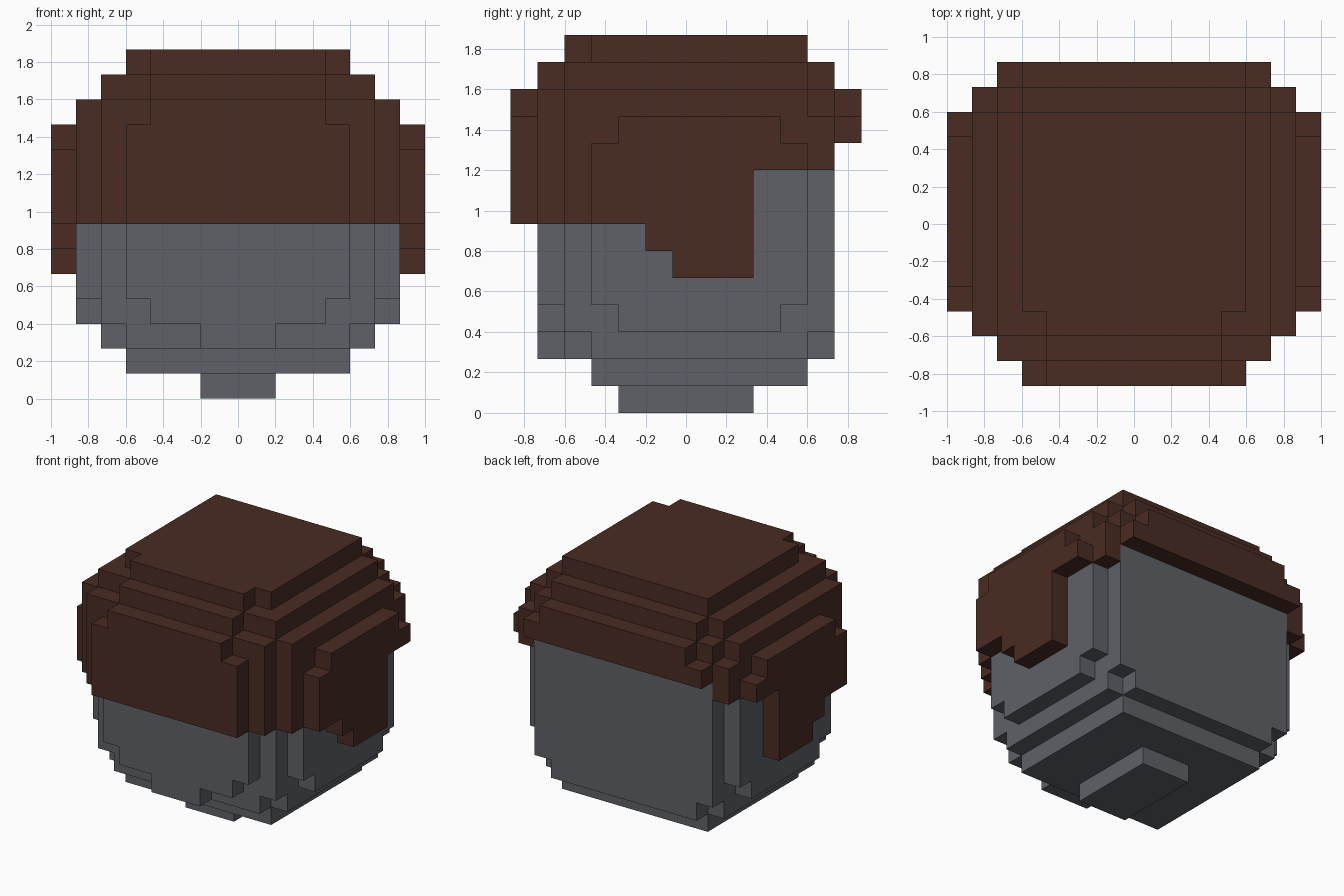
import bpy, bmesh
from mathutils import Vector

if "Cube" in bpy.data.objects:
    bpy.data.objects.remove(bpy.data.objects["Cube"], do_unlink=True)

U = 2 / 15  # edge of one block


def material(name, rgb):
    m = bpy.data.materials.new(name)
    m.use_nodes = True
    m.diffuse_color = (*rgb, 1)
    m.node_tree.nodes["Principled BSDF"].inputs["Base Color"].default_value = (*rgb, 1)
    return m


def slab(n, y0, y1, z0, z1):
    """Blocks from -n to n across, y0 to y1 deep, and z0 up to z1 high."""
    return {(x, y, z) for x in range(-n, n + 1)
            for y in range(y0, y1 + 1) for z in range(z0, z1)}


def union(slabs):
    return set().union(*(slab(*s) for s in slabs))


def skin(name, blocks, solid, mat):
    """Mesh the outer faces of the blocks, merged into large flat faces."""
    bm = bmesh.new()
    for b in blocks:
        centre = Vector((b[0], b[1], b[2] + 0.5))
        for axis in range(3):
            for sign in (-1, 1):
                d = Vector((0, 0, 0))
                d[axis] = sign
                if tuple(int(p + q) for p, q in zip(b, d)) in solid:
                    continue
                s, t = Vector((0, 0, 0)), Vector((0, 0, 0))
                s[(axis + 1) % 3] = 0.5
                t[(axis + 2) % 3] = 0.5 * sign
                mid = centre + d / 2
                bm.faces.new([bm.verts.new((mid + c) * U)
                              for c in (-s - t, s - t, s + t, t - s)])
    bmesh.ops.remove_doubles(bm, verts=bm.verts[:], dist=U / 100)
    bmesh.ops.dissolve_limit(bm, angle_limit=0.01, verts=bm.verts[:], edges=bm.edges[:])
    mesh = bpy.data.meshes.new(name)
    bm.to_mesh(mesh)
    bm.free()
    mesh.materials.append(mat)
    ob = bpy.data.objects.new(name, mesh)
    bpy.context.collection.objects.link(ob)


TOP = 10  # head height under the hair
head = union([
    # neck, chin and main body
    (1, -2, 2, 0, TOP), (4, -3, 4, 1, TOP), (5, -3, 4, 2, TOP),
    # cheeks
    (6, -2, 3, 3, TOP), (6, -3, 4, 4, TOP),
    # back of the head
    (4, 5, 5, 2, TOP), (5, 5, 5, 3, TOP),
    # face
    (4, -4, -4, 2, TOP), (5, -4, -4, 3, TOP),
    (1, -5, -5, 2, TOP), (3, -5, -5, 3, TOP), (4, -5, -5, 4, TOP),
])

hair = union([
    # stepped crown
    (4, -3, 4, TOP, 14), (3, -4, -4, TOP, 14),
    (5, -4, 4, TOP, 13), (4, 5, 5, TOP, 13), (3, -5, -5, TOP, 13),
    (6, -4, 4, TOP, 12), (5, 5, 5, TOP, 12),
    # back edge
    (4, 6, 6, TOP, 12), (5, 6, 6, TOP, 11), (6, 5, 5, 9, 11),
    # fringe
    (6, -4, -4, 7, 12), (5, -5, -5, 7, 12), (4, -6, -6, 7, 11), (3, -6, -6, 7, 12),
    # side locks
    (7, -2, 3, 10, 11), (7, -3, 4, 9, 10),
    (7, -3, -2, 7, 9), (7, -1, -1, 6, 9), (7, 0, 2, 5, 9),
]) - head

solid = head | hair
skin("head", head, solid, material("slate grey", (0.112, 0.120, 0.136)))
skin("hair", hair, solid, material("dark brown", (0.067, 0.025, 0.0165)))
